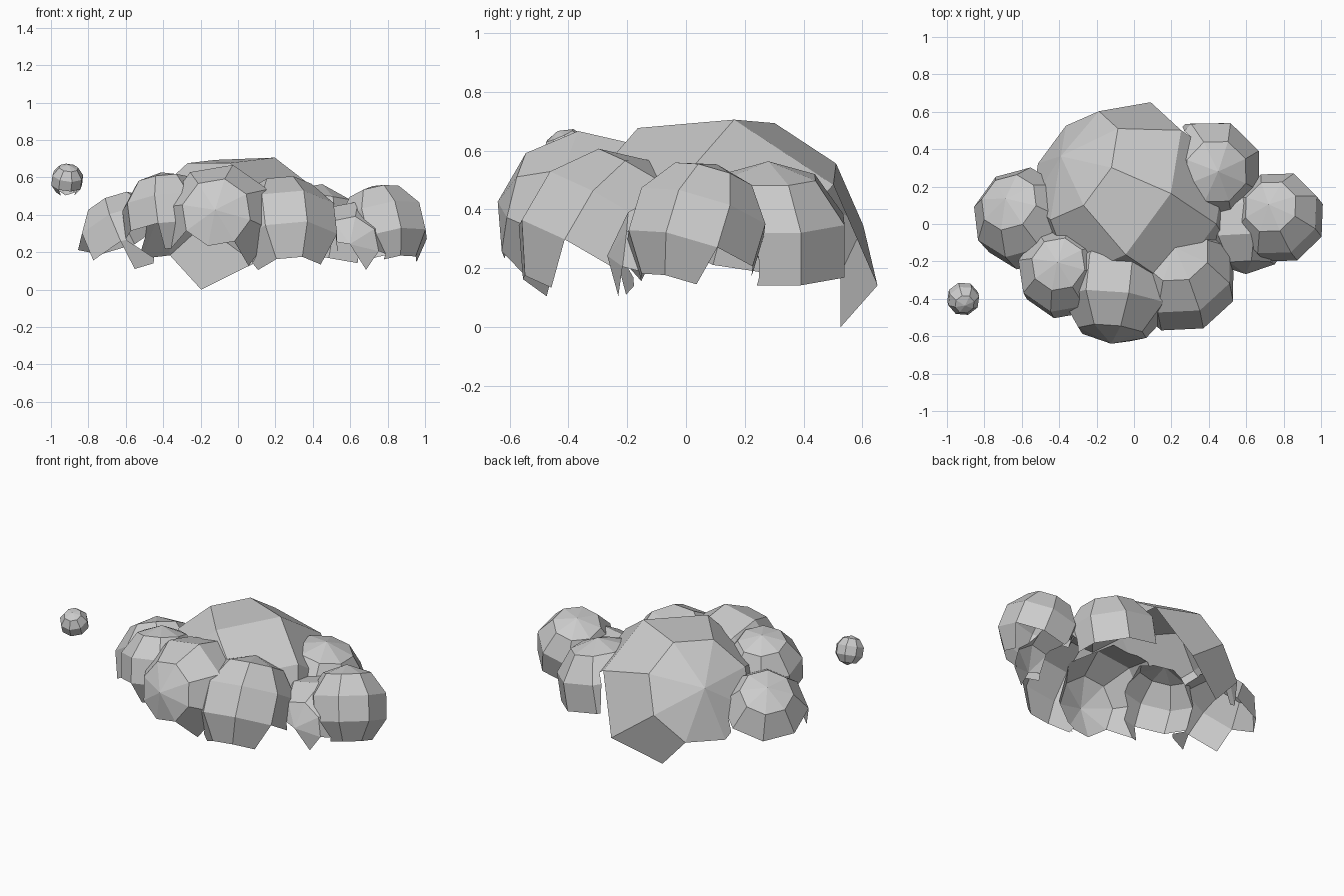
import bpy, bmesh
from mathutils import Vector, Matrix

cube = bpy.data.objects.get("Cube")
if cube:
    bpy.data.objects.remove(cube, do_unlink=True)

grey = bpy.data.materials.new("cloud_grey")
grey.use_nodes = True
colour = (0.6, 0.6, 0.6, 1)
grey.diffuse_color = colour
grey.node_tree.nodes["Principled BSDF"].inputs["Base Color"].default_value = colour


def puff(name, centre, radius, pole, side):
    """Faceted ball whose pole and first meridian point along given directions."""
    d = Vector(pole).normalized()
    u = Vector(side)
    u = (u - d * u.dot(d)).normalized()
    turn = Matrix((u, d.cross(u), d)).transposed().to_4x4()
    bm = bmesh.new()
    bmesh.ops.create_uvsphere(bm, u_segments=8, v_segments=5, radius=radius,
                              matrix=Matrix.Translation(centre) @ turn)
    mesh = bpy.data.meshes.new(name)
    bm.to_mesh(mesh)
    bm.free()
    mesh.materials.append(grey)
    obj = bpy.data.objects.new(name, mesh)
    bpy.context.collection.objects.link(obj)
    return obj


def open_underside(obj, limit):
    """Leave a hollow shell; only the back right corner hangs to the ground."""
    bm = bmesh.new()
    bm.from_mesh(obj.data)
    bm.normal_update()
    low = []
    for f in bm.faces:
        c = f.calc_center_median()
        bottom = min(v.co.z for v in f.verts)
        corner = c.x < 0 and c.y > 0.3
        splinter = c.z < 0.24 and f.calc_area() < 0.005
        if f.normal.z < limit or splinter or (bottom < 0.09 and not corner):
            low.append(f)
    bmesh.ops.delete(bm, geom=low, context="FACES")
    for v in bm.verts:
        v.co.z = max(v.co.z, 0)
    bm.to_mesh(obj.data)
    bm.free()


# Main body and the puffs that surround it
cloud = puff("cloud", (0.0, 0.1, 0.185), 0.56, (-0.70, 0.47, 0.54), (0.62, -0.05, 0.78))
puffs = [
    puff("front_puff", (-0.09, -0.33, 0.355), 0.32, (-0.1, -0.96, 0.22), (0.22, 0, 1)),
    puff("front_left_puff", (0.25, -0.28, 0.3), 0.31, (-0.1, 0.5, 0.86), (0.38, -0.8, 0.45)),
    puff("back_left_puff", (0.4, 0.28, 0.275), 0.293, (0.17, 0.0, 0.98), (0.4, 1, 0)),
    puff("left_puff", (0.775, 0.035, 0.32), 0.25, (-0.22, 0.28, 0.93), (0.93, 0.36, 0)),
    puff("lower_left_puff", (0.59, 0.0, 0.21), 0.27, (0.03, -0.98, 0.12), (0.2, 0, 1)),
    puff("front_right_puff", (-0.38, -0.26, 0.385), 0.25, (-0.12, 0.22, 0.96), (1, -0.25, 0)),
    puff("right_puff", (-0.59, 0.03, 0.25), 0.275, (-0.35, 0.38, 0.84), (0.8, 0.5, 0)),
]

# Fuse everything into one outer skin
for p in puffs:
    mod = cloud.modifiers.new("fuse", "BOOLEAN")
    mod.operation = "UNION"
    mod.solver = "EXACT"
    mod.object = p
graph = bpy.context.evaluated_depsgraph_get()
fused = bpy.data.meshes.new_from_object(cloud.evaluated_get(graph))
cloud.modifiers.clear()
cloud.data = fused
for p in puffs:
    bpy.data.objects.remove(p, do_unlink=True)
open_underside(cloud, -0.36)

# Small separate puff floating beside the cloud
stray = puff("stray_puff", (-0.913, -0.4, 0.585), 0.09, (0.1, -0.4, 0.9), (1, 0.3, 0))
open_underside(stray, -0.8)
